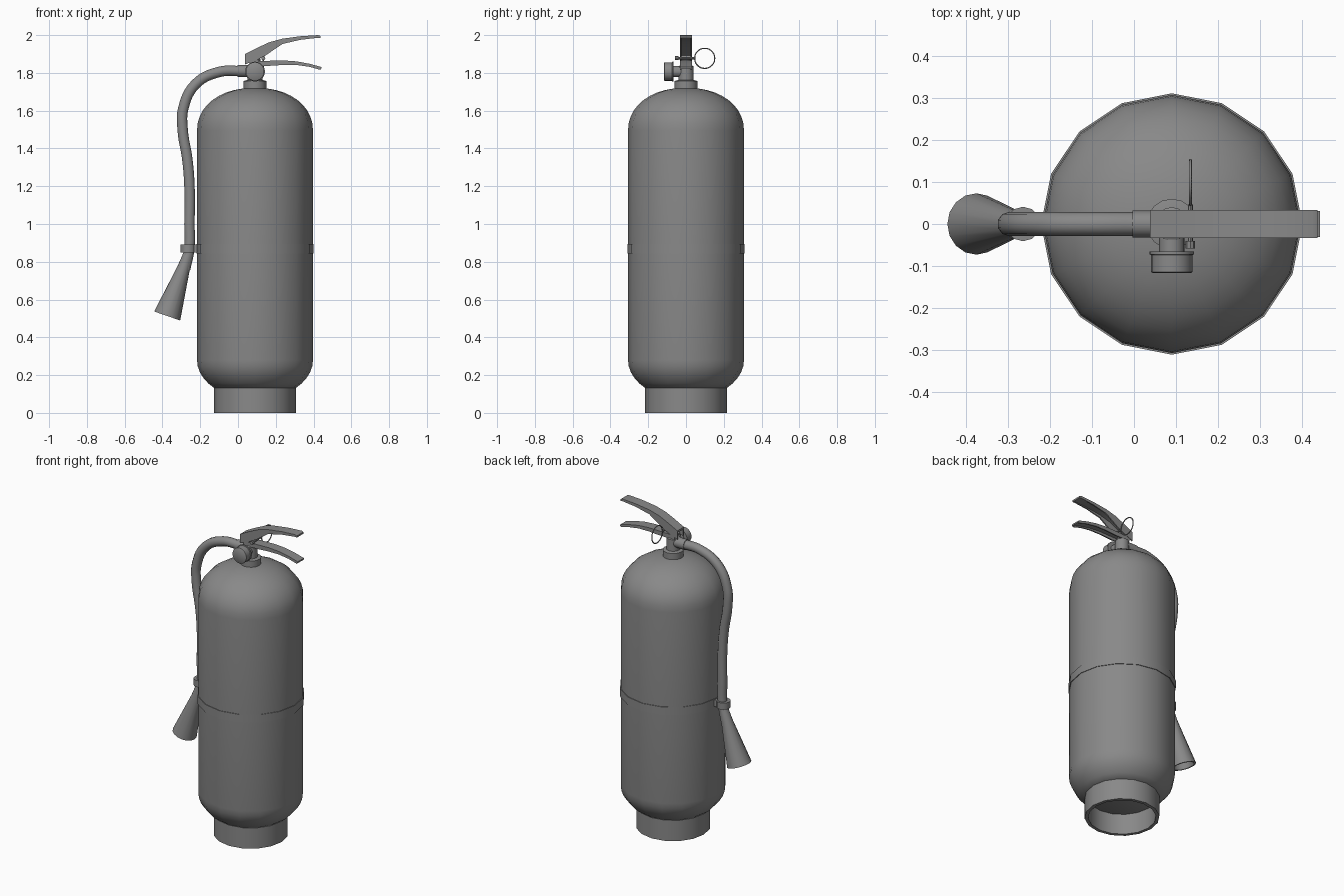
import bpy, bmesh, math
from mathutils import Vector, Matrix

if "Cube" in bpy.data.objects:
    bpy.data.objects.remove(bpy.data.objects["Cube"])

CX = 0.09  # axis of the tank

grey = bpy.data.materials.new("mid grey")
grey.diffuse_color = (0.25, 0.25, 0.25, 1)
grey.use_nodes = True
grey.node_tree.nodes["Principled BSDF"].inputs["Base Color"].default_value = grey.diffuse_color


def finish(name, bm, angle=40):
    bmesh.ops.remove_doubles(bm, verts=bm.verts, dist=1e-5)
    bmesh.ops.recalc_face_normals(bm, faces=bm.faces)
    mesh = bpy.data.meshes.new(name)
    bm.to_mesh(mesh)
    bm.free()
    mesh.materials.append(grey)
    ob = bpy.data.objects.new(name, mesh)
    bpy.context.collection.objects.link(ob)
    bpy.ops.object.select_all(action='DESELECT')
    bpy.context.view_layer.objects.active = ob
    ob.select_set(True)
    bpy.ops.object.shade_smooth_by_angle(angle=math.radians(angle))
    return ob


def lathe(name, profile, sides=16, origin=(CX, 0, 0), axis=(0, 0, 1), closed=False):
    """Revolve (radius, height) points around an axis through origin."""
    bm = bmesh.new()
    m = Matrix.Translation(origin) @ Vector((0, 0, 1)).rotation_difference(Vector(axis)).to_matrix().to_4x4()
    rings = []
    for r, h in profile:
        if r == 0:
            rings.append([bm.verts.new(m @ Vector((0, 0, h)))] * sides)
        else:
            rings.append([bm.verts.new(m @ Vector((r * math.cos(a), r * math.sin(a), h)))
                          for a in (2 * math.pi * i / sides for i in range(sides))])
    pairs = list(zip(rings, rings[1:])) + ([(rings[-1], rings[0])] if closed else [])
    for a, b in pairs:
        for i in range(sides):
            j = (i + 1) % sides
            bm.faces.new(list(dict.fromkeys((a[i], a[j], b[j], b[i]))))
    return finish(name, bm)


def rod(name, r, start, end, sides=16):
    d = Vector(end) - Vector(start)
    return lathe(name, [(0, 0), (r, 0), (r, d.length), (0, d.length)], sides, start, d)


def strip(name, upper, lower, y0, y1):
    """Solid between matching upper and lower side-view lines, from y0 to y1."""
    bm = bmesh.new()
    secs = [[bm.verts.new((x, y, z)) for (x, z), y in ((u, y0), (u, y1), (l, y1), (l, y0))]
            for u, l in zip(upper, lower)]
    for a, b in zip(secs, secs[1:]):
        for i in range(4):
            j = (i + 1) % 4
            bm.faces.new((a[i], a[j], b[j], b[i]))
    bm.faces.new(secs[0])
    bm.faces.new(secs[-1])
    return finish(name, bm, 30)


def lever(name, upper, lower, half, plate):
    """Channel-section lever: a top plate with two side flanges."""
    under = [(x, max(z - plate, lz)) for (x, z), (_, lz) in zip(upper, lower)]
    strip(name + "_plate", upper, under, -half, half)
    for side, s in (("front", -1), ("back", 1)):
        strip(name + "_" + side + "_flange", upper, lower, s * (half - 0.008), s * half)


def tube(name, points, radius, cyclic=False, res=3):
    cu = bpy.data.curves.new(name, 'CURVE')
    cu.dimensions = '3D'
    cu.bevel_depth = radius
    cu.bevel_resolution = res
    cu.resolution_u = 6
    cu.use_fill_caps = True
    sp = cu.splines.new('BEZIER')
    sp.bezier_points.add(len(points) - 1)
    for bp, p in zip(sp.bezier_points, points):
        bp.co = p
        bp.handle_left_type = bp.handle_right_type = 'AUTO'
    sp.use_cyclic_u = cyclic
    cu.materials.append(grey)
    ob = bpy.data.objects.new(name, cu)
    bpy.context.collection.objects.link(ob)


# Tank with rounded shoulder and base
R = 0.307
tank = [(0, 0.131)]
for i in range(6):
    a = math.radians(45.5 * (1 - i / 5))
    tank.append((R * math.cos(a), 0.28 - 0.209 * math.sin(a)))
for i in range(10):
    a = math.radians(80 * i / 9)
    tank.append((R * math.cos(a) ** 0.92, 1.495 + 0.226 * math.sin(a) ** 0.95))
tank.append((0, 1.722))
lathe("tank", tank)

# Hollow foot ring and strap
lathe("foot_ring", [(0.216, 0), (0.216, 0.134), (0.196, 0.134), (0.196, 0)], closed=True)
lathe("strap", [(0.311, 0.845), (0.311, 0.895), (0.295, 0.895), (0.295, 0.845)], closed=True)

# Neck collar and valve body
lathe("neck_collar", [(0, 1.70), (0.06, 1.70), (0.06, 1.757), (0.04, 1.762), (0, 1.762)])
lathe("valve_body", [(0, 1.75), (0.04, 1.75), (0.04, 1.835), (0.028, 1.842), (0.028, 1.875), (0, 1.875)])

# Pressure gauge on the front of the valve
lathe("gauge", [(0, 0), (0.03, 0), (0.03, 0.045), (0.053, 0.045), (0.053, 0.052),
                (0.049, 0.054), (0.049, 0.094), (0.045, 0.097), (0, 0.097)],
      20, (CX, -0.02, 1.807), (0, -1, 0))

# Hose fitting, hose and clip
rod("hose_fitting", 0.032, (0.07, 0, 1.81), (-0.003, 0, 1.81))
tube("hose", [(x, 0, z) for x, z in (
    (0.02, 1.81), (-0.1, 1.805), (-0.225, 1.74), (-0.29, 1.61), (-0.293, 1.5),
    (-0.268, 1.34), (-0.257, 1.2), (-0.257, 1.0), (-0.258, 0.87), (-0.28, 0.76))], 0.029)
rod("hose_clip", 0.041, (-0.264, 0, 0.849), (-0.264, 0, 0.891), 12)
strip("clip_lug", [(-0.25, 0.891), (-0.2, 0.891)], [(-0.25, 0.849), (-0.2, 0.849)], -0.025, 0.025)

# Flared hollow nozzle
top, end = Vector((-0.259, 0, 0.85)), Vector((-0.375, 0, 0.513))
n = (end - top).length
lathe("nozzle", [(0, 0), (0.027, 0), (0.034, 0.09), (0.073, n), (0.062, n), (0.026, 0.12), (0, 0.12)],
      16, top, end - top)

# Squeeze lever and carry handle
lever("squeeze_lever",
      [(0.038, 1.90), (0.10, 1.932), (0.165, 1.962), (0.235, 1.981), (0.33, 1.994), (0.425, 2.0), (0.437, 1.995)],
      [(0.038, 1.845), (0.10, 1.868), (0.15, 1.895), (0.235, 1.953), (0.33, 1.975), (0.425, 1.986), (0.437, 1.984)],
      0.033, 0.012)
lever("carry_handle",
      [(0.06, 1.862), (0.16, 1.864), (0.24, 1.866), (0.31, 1.861), (0.38, 1.848), (0.442, 1.831)],
      [(0.06, 1.835), (0.16, 1.837), (0.24, 1.842), (0.31, 1.842), (0.38, 1.832), (0.436, 1.816)],
      0.031, 0.009)

# Safety pin with head and pull ring
rod("safety_pin", 0.006, (0.134, -0.055, 1.878), (0.134, 0.046, 1.878), 8)
rod("pin_head", 0.011, (0.134, -0.058, 1.878), (0.134, -0.04, 1.878), 8)
tube("pull_ring", [(0.134, 0.099 + 0.053 * math.cos(a), 1.877 + 0.053 * math.sin(a))
                   for a in (math.pi * i / 4 for i in range(8))], 0.0035, True, 1)
